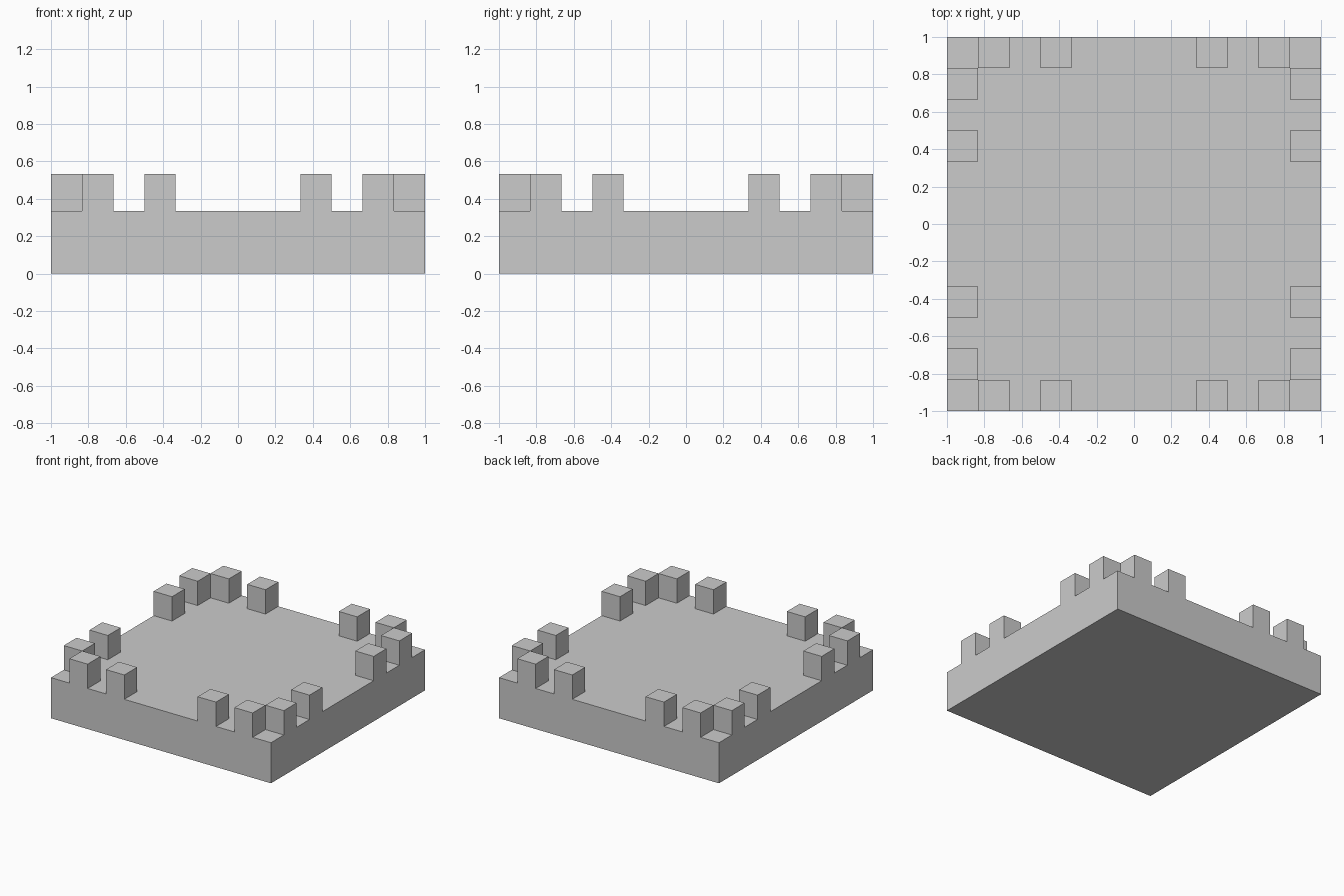
import bpy, bmesh, math

if "Cube" in bpy.data.objects:
    bpy.data.objects.remove(bpy.data.objects["Cube"])

BASE_H, MERLON_H, CELLS = 1 / 3, 0.2, 12
CELL = 2 / CELLS

bm = bmesh.new()

# Square slab, gridded into cells one merlon wide
bmesh.ops.create_grid(bm, x_segments=CELLS, y_segments=CELLS, size=1)
slab = bmesh.ops.extrude_face_region(bm, geom=bm.faces[:])["geom"]
bmesh.ops.translate(bm, vec=(0, 0, BASE_H),
                    verts=[g for g in slab if isinstance(g, bmesh.types.BMVert)])


# Merlons stand on the outer ring, in the 2nd and 4th cell from each corner
def is_merlon(face):
    c = face.calc_center_median()
    ring = sorted(int((1 - abs(v)) / CELL) for v in (c.x, c.y))
    return c.z > BASE_H - 0.01 and ring in ([0, 1], [0, 3])


tops = bmesh.ops.extrude_discrete_faces(bm, faces=[f for f in bm.faces if is_merlon(f)])["faces"]
bmesh.ops.translate(bm, vec=(0, 0, MERLON_H), verts=list({v for f in tops for v in f.verts}))

# Tidy: outward normals, flat areas merged
bmesh.ops.recalc_face_normals(bm, faces=bm.faces[:])
bmesh.ops.dissolve_limit(bm, angle_limit=math.radians(1), verts=bm.verts[:], edges=bm.edges[:])

mesh = bpy.data.meshes.new("battlement_platform")
bm.to_mesh(mesh)
bm.free()
bpy.context.collection.objects.link(bpy.data.objects.new("battlement_platform", mesh))
